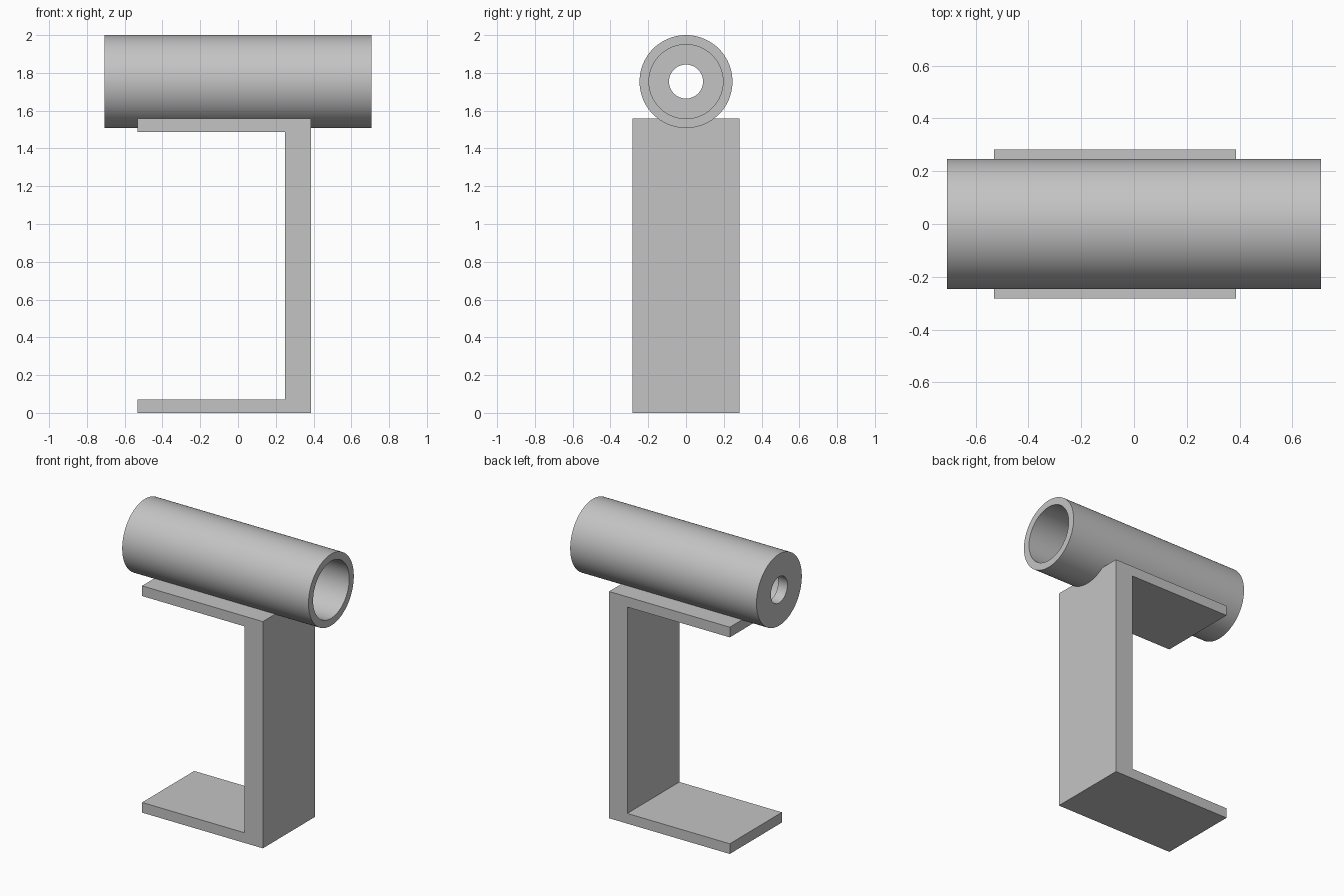
import bpy, bmesh, math
from mathutils import Matrix, Vector

default_cube = bpy.data.objects.get("Cube")
if default_cube:
    bpy.data.objects.remove(default_cube, do_unlink=True)

# Single grey material
GREY = (0.55, 0.55, 0.55, 1.0)
grey = bpy.data.materials.new("plain grey")
grey.use_nodes = True
grey.diffuse_color = GREY
grey.node_tree.nodes["Principled BSDF"].inputs["Base Color"].default_value = GREY


def add_object(name, bm):
    bmesh.ops.recalc_face_normals(bm, faces=bm.faces)
    mesh = bpy.data.meshes.new(name)
    bm.to_mesh(mesh)
    bm.free()
    mesh.materials.append(grey)
    obj = bpy.data.objects.new(name, mesh)
    bpy.context.collection.objects.link(obj)
    return obj


# C-shaped bracket: side profile extruded across its width
def make_bracket(back, inner, tip, height, plate, half_width):
    profile = [(tip, 0), (back, 0), (back, height), (tip, height),
               (tip, height - plate), (inner, height - plate),
               (inner, plate), (tip, plate)]
    bm = bmesh.new()
    face = bm.faces.new([bm.verts.new((x, -half_width, z)) for x, z in profile])
    extruded = bmesh.ops.extrude_face_region(bm, geom=[face])["geom"]
    moved = [v for v in extruded if isinstance(v, bmesh.types.BMVert)]
    bmesh.ops.translate(bm, verts=moved, vec=(0, 2 * half_width, 0))
    return add_object("bracket", bm)


# Hollow barrel: wall section revolved about the x axis
def make_barrel(half_length, radius, bore, hole, end_wall, centre_z, segments=96):
    section = [(half_length, radius), (-half_length, radius), (-half_length, hole),
               (end_wall - half_length, hole), (end_wall - half_length, bore),
               (half_length, bore)]
    bm = bmesh.new()
    axis = Vector((0, 0, centre_z))
    rings = []
    for i in range(segments):
        turn = Matrix.Rotation(math.tau * i / segments, 3, 'X')
        rings.append([bm.verts.new(axis + turn @ Vector((x, 0, r))) for x, r in section])
    for i, ring in enumerate(rings):
        following = rings[(i + 1) % segments]
        for j in range(len(section)):
            k = (j + 1) % len(section)
            bm.faces.new((ring[j], ring[k], following[k], following[j]))
    return add_object("barrel", bm)


make_bracket(back=0.387, inner=0.248, tip=-0.531, height=1.558, plate=0.07, half_width=0.283)
barrel = make_barrel(half_length=0.708, radius=0.246, bore=0.196, hole=0.09,
                     end_wall=0.07, centre_z=1.754)

# Smooth curved walls, crisp rims
bpy.ops.object.select_all(action='DESELECT')
barrel.select_set(True)
bpy.context.view_layer.objects.active = barrel
bpy.ops.object.shade_smooth_by_angle(angle=math.radians(30))
